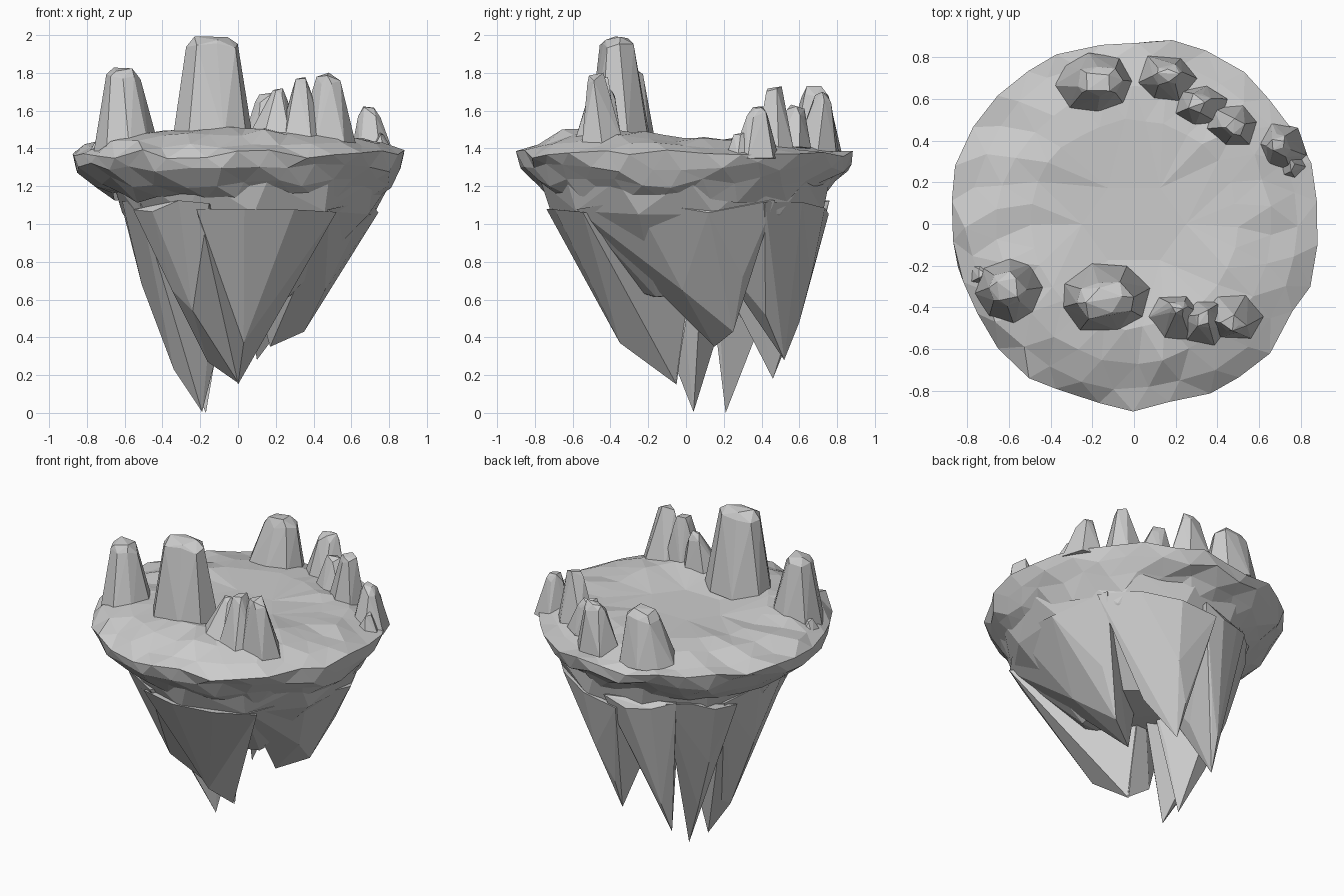
import bpy, bmesh, math, random
from mathutils import Vector

if "Cube" in bpy.data.objects:
    bpy.data.objects.remove(bpy.data.objects["Cube"])

random.seed(7)
J = lambda a: random.uniform(-a, a)


def finish(name, bm):
    bmesh.ops.recalc_face_normals(bm, faces=bm.faces)
    me = bpy.data.meshes.new(name)
    bm.to_mesh(me)
    bm.free()
    ob = bpy.data.objects.new(name, me)
    bpy.context.collection.objects.link(ob)
    return ob


def hull(name, pts):
    """Faceted rock: convex hull of a few points."""
    bm = bmesh.new()
    for p in pts:
        bm.verts.new(p)
    r = bmesh.ops.convex_hull(bm, input=bm.verts)
    junk = [g for g in set(r["geom_interior"] + r["geom_unused"])
            if isinstance(g, bmesh.types.BMVert) and g.is_valid]
    bmesh.ops.delete(bm, geom=junk, context='VERTS')
    return finish(name, bm)


def ring(cx, cy, z, rx, ry, n, j=0.0, turn=0.0):
    return [Vector((cx + rx * math.cos(turn + math.tau * i / n) + J(j),
                    cy + ry * math.sin(turn + math.tau * i / n) + J(j),
                    z + J(j))) for i in range(n)]


# Plateau: lathe-like rings, jittered, with a raised front bank
N = 30
profile = [(.71, 1.14), (.79, 1.22), (.865, 1.30), (.885, 1.37), (.80, 1.415),
           (.66, 1.45), (.50, 1.455)]
bm = bmesh.new()
rings = []
for k, (r, z) in enumerate(profile):
    row = []
    for i in range(N):
        a = math.tau * (i + .5 * (k % 2) + J(.15)) / N
        rr = r * (1 + J(.022))
        front = max(0, -math.sin(a))
        lift = front * (0, 0, 0, 0, .01, .035, .06)[k]
        lift -= max(0, math.sin(a)) * (.02 if k in (4, 5) else 0)
        cx = (.05, .03, 0, 0, 0, 0, 0)[k]
        row.append(bm.verts.new((cx + rr * math.cos(a), rr * math.sin(a),
                                 z + lift + J((.03, .03, .03, .025, .02, .018, .01)[k]))))
    rings.append(row)
for k in range(len(rings) - 1):
    a, b = rings[k], rings[k + 1]
    for i in range(N):
        j = (i + 1) % N
        if k % 2 == 0:
            bm.faces.new((a[i], a[j], b[i]))
            bm.faces.new((a[j], b[j], b[i]))
        else:
            bm.faces.new((a[i], b[j], b[i]))
            bm.faces.new((a[i], a[j], b[j]))
# large calm facets across the middle
mid = [bm.verts.new((.25 * math.cos(math.tau * i / 6), .2 * math.sin(math.tau * i / 6),
                     1.445 + J(.006))) for i in range(6)]
for i in range(6):
    j = (i + 1) % 6
    for s in range(5):
        p = i * 5 + s
        bm.faces.new((rings[-1][p], rings[-1][(p + 1) % N], mid[i if s < 3 else j]))
    bm.faces.new((mid[i], rings[-1][i * 5 + 3], mid[j]))
bm.faces.new(mid)
finish("plateau", bm)

# Underside: core mass
core = hull("underside", ring(.06, .0, 1.23, .75, .77, 13, .01)
            + ring(.06, .01, 1.06, .67, .72, 11, .015, .2)
            + ring(.0, .06, .64, .33, .40, 7, .03, .4))


# Underside: hanging wedges, each a span of the rim plus ridge and tip points
def wedge(a0, a1, pts):
    span = [math.radians(a0 + (a1 - a0) * t) for t in (0, .33, .67, 1)]
    rim = [(.06 + .69 * math.cos(a), .01 + .75 * math.sin(a), 1.09 + J(.04)) for a in span]
    return hull("wedge", rim + [(.02 + J(.03), .07 + J(.03), .95)] + pts)


wedges = [
    (151, 213, [(-.51, .02, .68), (-.34, .02, .23), (-.33, .1, .28), (-.19, .04, .005),
                (-.13, -.02, .6)]),
    (207, 252, [(-.24, -.37, .54), (-.16, -.05, .27), (.005, -.055, .155), (-.35, -.3, .65)]),
    (246, 312, [(.03, -.35, .37), (-.05, -.43, .64), (0, -.05, .15), (.22, -.3, .62)]),
    (308, 398, [(.46, -.02, .65), (.35, .25, .43), (.17, .15, .35), (.5, .3, .72)]),
    (393, 456, [(.2, .66, .71), (.1, .6, .48), (.1, .52, .28), (.28, .42, .52)]),
    (89, 127, [(-.1, .61, .62), (-.2, .54, .38), (-.22, .46, .18), (-.1, .4, .5)]),
    (122, 158, [(-.42, .36, .65), (-.3, .3, .3), (-.17, .21, 0), (-.1, .18, .45)]),
]
for w in wedges:
    part = wedge(*w)
    m = core.modifiers.new("join", 'BOOLEAN')
    m.operation, m.solver, m.object = 'UNION', 'EXACT', part
    dg = bpy.context.evaluated_depsgraph_get()
    me = bpy.data.meshes.new_from_object(core.evaluated_get(dg))
    core.modifiers.clear()
    core.data = me
    bpy.data.objects.remove(part)
# drop the cap hidden inside the plateau
bm = bmesh.new()
bm.from_mesh(core.data)
bmesh.ops.delete(bm, geom=[f for f in bm.faces if f.normal.z > .8
                           and f.calc_center_median().z > 1.16], context='FACES')
bm.to_mesh(core.data)
bm.free()

# Standing rocks: base centre, base radii, base z, top centre, top radii, top z
rocks = {
    "tall_rock": (-.14, -.36, .22, .17, 1.46, -.14, -.365, .13, .09, 1.985),
    "left_rock": (-.59, -.32, .18, .18, 1.36, -.605, -.31, .085, .08, 1.82),
    "front_rock_a": (.20, -.45, .14, .12, 1.46, .21, -.41, .05, .04, 1.71),
    "front_rock_b": (.34, -.47, .14, .12, 1.44, .34, -.45, .05, .05, 1.77),
    "front_rock_c": (.47, -.44, .15, .13, 1.42, .47, -.48, .06, .05, 1.79),
    "right_rock": (.71, .36, .12, .13, 1.34, .70, .38, .05, .05, 1.62),
    "back_right_rock_a": (.47, .47, .13, .11, 1.40, .48, .47, .06, .04, 1.73),
    "back_right_rock_b": (.32, .56, .13, .11, 1.40, .31, .58, .05, .05, 1.62),
    "back_rock_small": (.15, .69, .15, .13, 1.38, .16, .72, .06, .05, 1.69),
    "back_rock_wide": (-.19, .67, .20, .16, 1.38, -.17, .68, .11, .08, 1.72),
}
for name, (x, y, rx, ry, z, tx, ty, trx, try_, tz) in rocks.items():
    t = random.random()
    n = 8 if rx > .15 else 6
    hull(name, ring(x, y, z, rx, ry, n, .012, t)
         + ring(tx, ty, tz - .04, trx, try_, n, .015, t)
         + ring(tx, ty, tz, trx * .75, try_ * .75, 4, .014, t))
# low pointed stones on the rim
for i, (x, y, h) in enumerate([(.76, .28, 1.48), (-.74, -.24, 1.45)]):
    hull(f"rim_stone_{i}", ring(x, y, 1.36, .08, .08, 5, .01) + ring(x, y, h, .02, .03, 3, .01))
